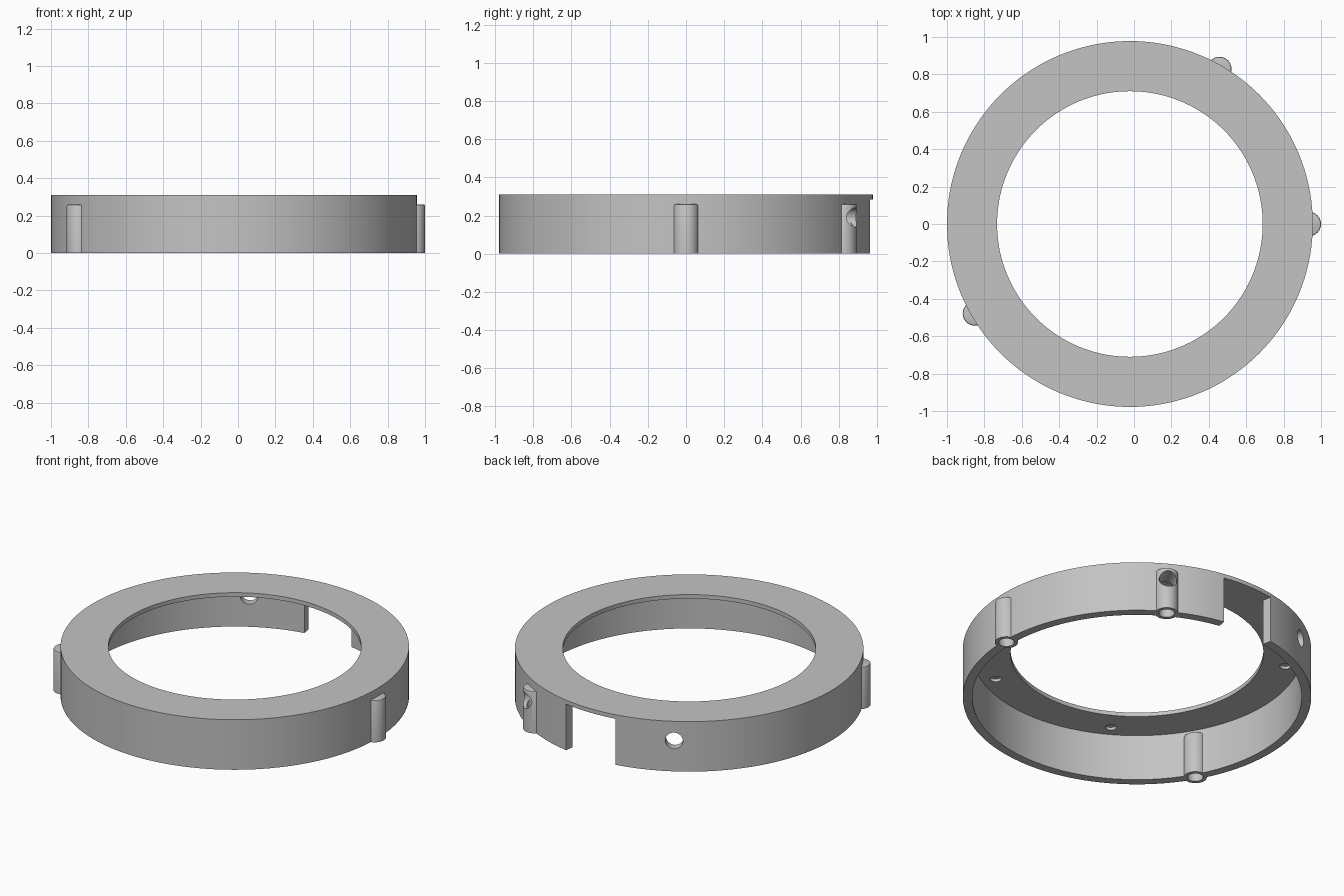
import bpy
import bmesh
from math import radians, cos, sin, pi
from mathutils import Matrix, Vector

cube = bpy.data.objects.get("Cube")
if cube:
    bpy.data.objects.remove(cube, do_unlink=True)

CENTER = Vector((-0.022, 0, 0))
OUTER, WALL_IN, LID_IN = 0.978, 0.925, 0.71
HEIGHT, LID_Z = 0.31, 0.285
BOSS_R, BOSS_H, BOSS_DIST = 0.065, 0.26, 0.957

grey = bpy.data.materials.new("plain_grey")
grey.use_nodes = True
COLOR = (0.55, 0.55, 0.55, 1)
grey.diffuse_color = COLOR
grey.node_tree.nodes["Principled BSDF"].inputs["Base Color"].default_value = COLOR


def finish(bm, name):
    bmesh.ops.recalc_face_normals(bm, faces=bm.faces)
    mesh = bpy.data.meshes.new(name)
    bm.to_mesh(mesh)
    bm.free()
    mesh.materials.append(grey)
    ob = bpy.data.objects.new(name, mesh)
    bpy.context.collection.objects.link(ob)
    return ob


def sweep(name, profile, start=0, end=360, steps=144):
    """Turn a closed (radius, z) profile about the ring axis."""
    bm = bmesh.new()
    full = end - start == 360
    rings = []
    for i in range(steps if full else steps + 1):
        a = radians(start + (end - start) * i / steps)
        rings.append([bm.verts.new(CENTER + Vector((r * cos(a), r * sin(a), z)))
                      for r, z in profile])
    n = len(profile)
    for i in range(steps):
        p, q = rings[i], rings[(i + 1) % len(rings)]
        for k in range(n):
            bm.faces.new((p[k], q[k], q[(k + 1) % n], p[(k + 1) % n]))
    if not full:
        bm.faces.new(rings[0])
        bm.faces.new(rings[-1])
    return finish(bm, name)


def cylinder(name, radius, z0, z1, angle, dist, bevel=0, segments=32):
    """Upright cylinder at a polar position."""
    bm = bmesh.new()
    a = radians(angle)
    pos = CENTER + Vector((dist * cos(a), dist * sin(a), (z0 + z1) / 2))
    bmesh.ops.create_cone(bm, cap_ends=True, segments=segments, radius1=radius,
                          radius2=radius, depth=z1 - z0, matrix=Matrix.Translation(pos))
    if bevel:
        rim = [e for e in bm.edges if all(v.co.z > z1 - 0.001 for v in e.verts)]
        bmesh.ops.bevel(bm, geom=rim, offset=bevel, segments=2, affect='EDGES', profile=0.5)
    return finish(bm, name)


def radial_hole(name, radius, z, angle):
    """Horizontal cylinder pointing outward through the wall."""
    bm = bmesh.new()
    a = radians(angle)
    pos = CENTER + Vector((0.96 * cos(a), 0.96 * sin(a), z))
    m = Matrix.Translation(pos) @ Matrix.Rotation(a, 4, 'Z') @ Matrix.Rotation(pi / 2, 4, 'Y')
    bmesh.ops.create_cone(bm, cap_ends=True, segments=32, radius1=radius,
                          radius2=radius, depth=0.3, matrix=m)
    return finish(bm, name)


def combine(target, tool, operation):
    mod = target.modifiers.new("combine", 'BOOLEAN')
    mod.operation = operation
    mod.solver = 'EXACT'
    mod.object = tool
    bpy.context.view_layer.objects.active = target
    bpy.ops.object.modifier_apply(modifier=mod.name)
    bpy.data.objects.remove(tool, do_unlink=True)


# Ring body: flat lid with a skirt wall hanging from its rim
body = sweep("ring_housing", [(LID_IN, HEIGHT), (OUTER, HEIGHT), (OUTER, 0),
                              (WALL_IN, 0), (WALL_IN, LID_Z), (LID_IN, LID_Z)])

# Opening through the back of the wall
combine(body, sweep("wall_opening", [(0.88, -0.1), (1.06, -0.1), (1.06, LID_Z), (0.88, LID_Z)],
                    80, 100, 12), 'DIFFERENCE')

# Screw bosses with blind holes from below
BOSSES = (0, 60, 210)
for angle in BOSSES:
    combine(body, cylinder("screw_boss", BOSS_R, 0, BOSS_H, angle, BOSS_DIST, 0.008), 'UNION')
for angle in BOSSES:
    combine(body, cylinder("boss_hole", 0.044, -0.1, 0.22, angle, BOSS_DIST), 'DIFFERENCE')

# Radial holes through the wall
for angle in (60, 120):
    combine(body, radial_hole("wall_hole", 0.05, 0.19, angle), 'DIFFERENCE')

# Shallow sockets in the underside of the lid
for angle in (150, 240, 300):
    combine(body, cylinder("lid_socket", 0.031, 0.2, 0.303, angle, 0.845), 'DIFFERENCE')

bpy.ops.object.select_all(action='DESELECT')
body.select_set(True)
bpy.context.view_layer.objects.active = body
bpy.ops.object.shade_smooth_by_angle(angle=radians(30))
